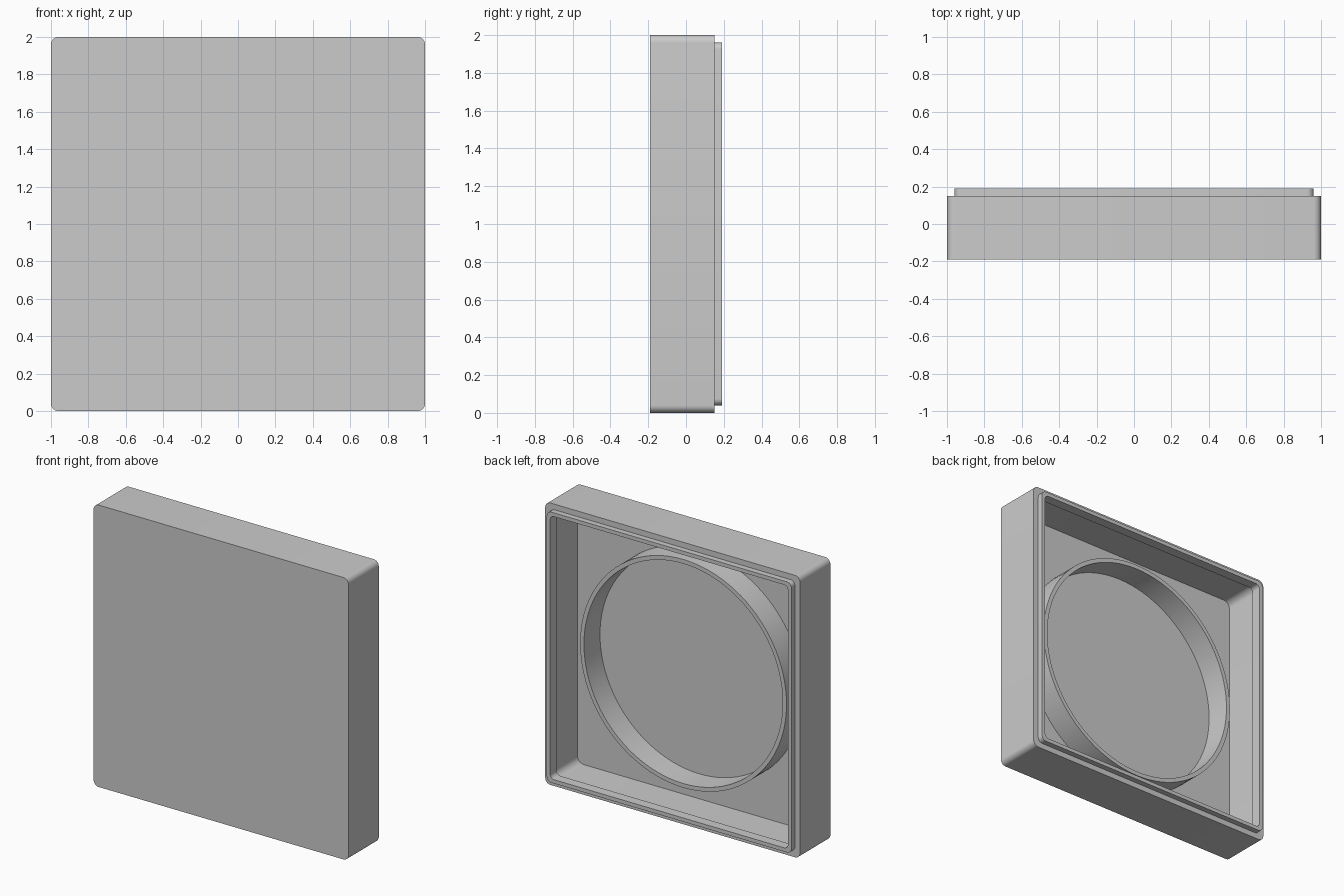
import bpy, bmesh, math

cube = bpy.data.objects.get("Cube")
if cube:
    bpy.data.objects.remove(cube, do_unlink=True)

grey = bpy.data.materials.new("light_grey")
grey.use_nodes = True
colour = (0.6, 0.6, 0.6, 1)
grey.diffuse_color = colour
grey.node_tree.nodes["Principled BSDF"].inputs["Base Color"].default_value = colour


def rounded_square(half, radius, y, steps=8):
    """Outline of a rounded square in the xz plane, centred at z = 1."""
    points = []
    for corner in range(4):
        middle = math.pi * (0.25 + corner / 2)
        cx = math.copysign(half - radius, math.cos(middle))
        cz = math.copysign(half - radius, math.sin(middle))
        for i in range(steps + 1):
            a = math.pi / 2 * (corner + i / steps)
            points.append((cx + radius * math.cos(a), y, 1 + cz + radius * math.sin(a)))
    return points


def circle(radius, y, count=96):
    angles = [2 * math.pi * i / count for i in range(count)]
    return [(radius * math.cos(a), y, 1 + radius * math.sin(a)) for a in angles]


def loft(name, outlines, closed=False):
    """Join outlines with quads; cap the ends, or close the loft on itself."""
    bm = bmesh.new()
    loops = [[bm.verts.new(p) for p in outline] for outline in outlines]
    pairs = list(zip(loops, loops[1:]))
    if closed:
        pairs.append((loops[-1], loops[0]))
    else:
        bm.faces.new(loops[0])
        bm.faces.new(loops[-1])
    for a, b in pairs:
        for i in range(len(a)):
            j = (i + 1) % len(a)
            bm.faces.new((a[i], a[j], b[j], b[i]))
    bmesh.ops.recalc_face_normals(bm, faces=bm.faces)
    mesh = bpy.data.meshes.new(name)
    bm.to_mesh(mesh)
    bm.free()
    mesh.materials.append(grey)
    obj = bpy.data.objects.new(name, mesh)
    bpy.context.collection.objects.link(obj)
    bpy.ops.object.select_all(action="DESELECT")
    obj.select_set(True)
    bpy.context.view_layer.objects.active = obj
    bpy.ops.object.shade_smooth_by_angle(angle=math.radians(30))
    return obj


FRONT, RIM, LIP, FLOOR = -0.19, 0.15, 0.19, -0.15
LIP_FOOT = 0.12

# Open tray: front panel, side walls, raised lip, then down the inside to the floor
tray_profile = [
    (1.0, 0.04, FRONT), (1.0, 0.04, RIM),
    (0.96, 0.035, RIM), (0.96, 0.035, LIP),
    (0.933, 0.03, LIP), (0.933, 0.03, LIP_FOOT),
    (0.957, 0.05, LIP_FOOT), (0.957, 0.05, FLOOR),
]
loft("tray", [rounded_square(*p) for p in tray_profile])

# Round collar standing on the tray floor
collar_profile = [(0.81, FLOOR - 0.01), (0.81, 0.03), (0.78, 0.03), (0.78, FLOOR - 0.01)]
loft("round_collar", [circle(*p) for p in collar_profile], closed=True)
